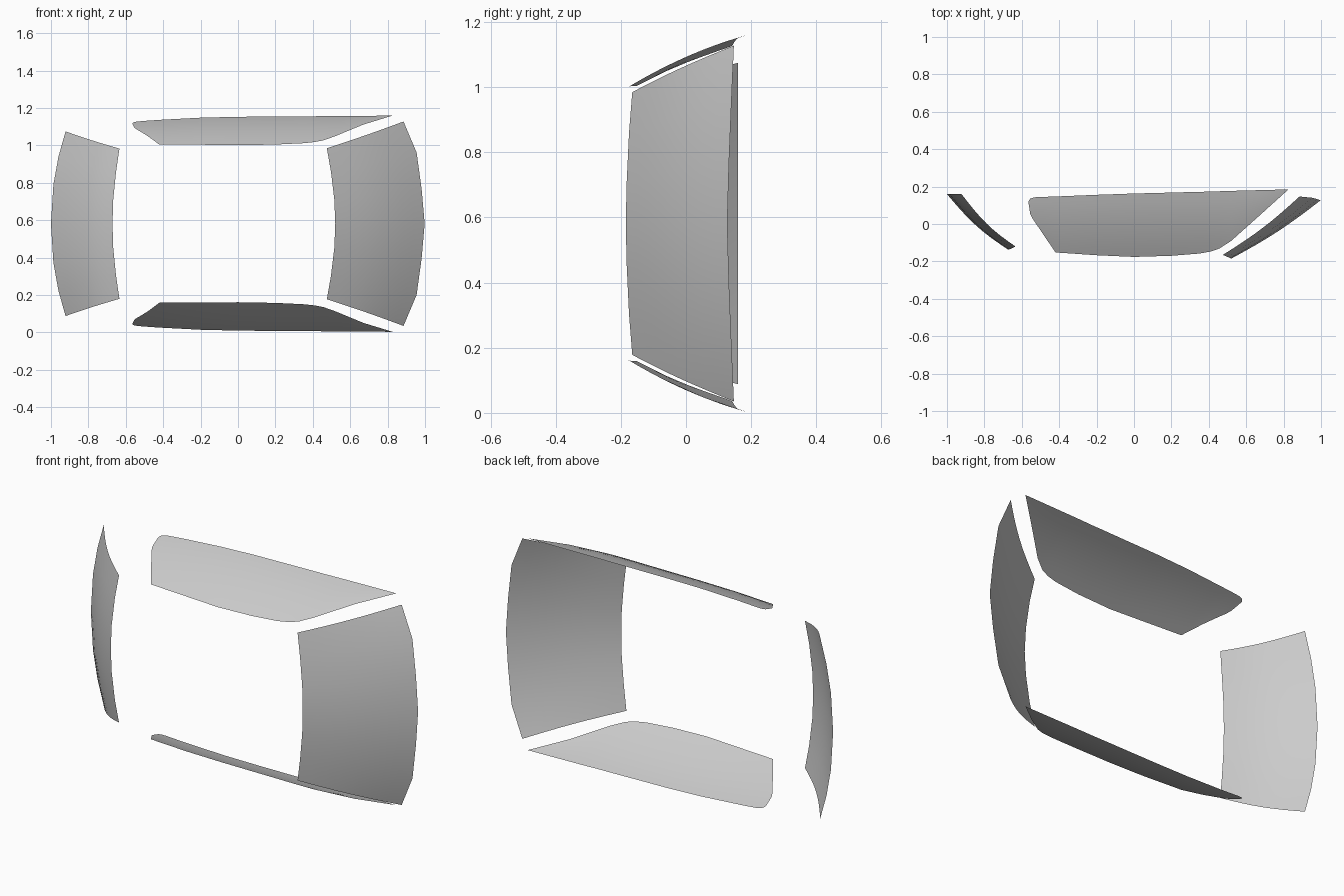
import bpy, bmesh, math
from mathutils import Vector

cube = bpy.data.objects.get("Cube")
if cube:
    bpy.data.objects.remove(cube)

MID = 0.5815   # height of the mirror plane
ROWS = 8

glass = bpy.data.materials.new("grey_glass")
glass.use_nodes = True
glass.diffuse_color = (0.6, 0.6, 0.6, 1)
glass.node_tree.nodes["Principled BSDF"].inputs["Base Color"].default_value = (0.6, 0.6, 0.6, 1)


def mirrored(p):
    return Vector((p[0], p[1], 2 * MID - p[2]))


def loft(name, edge_a, edge_b, place):
    """Sheet of quads between two edges; place(a, b, t) gives each point."""
    bm = bmesh.new()
    grid = [[bm.verts.new(place(Vector(a), Vector(b), i / ROWS)) for i in range(ROWS + 1)]
            for a, b in zip(edge_a, edge_b)]
    for r, s in zip(grid, grid[1:]):
        for i in range(ROWS):
            bm.faces.new((r[i], r[i + 1], s[i + 1], s[i]))
    bmesh.ops.remove_doubles(bm, verts=bm.verts, dist=0.0005)
    bm.normal_update()
    # Turn the sheet outward
    centre = Vector((0, 0.3, MID))
    if sum((f.calc_center_median() - centre).dot(f.normal) * f.calc_area() for f in bm.faces) < 0:
        bmesh.ops.reverse_faces(bm, faces=bm.faces)
    mesh = bpy.data.meshes.new(name)
    bm.to_mesh(mesh)
    bm.free()
    mesh.materials.append(glass)
    for p in mesh.polygons:
        p.use_smooth = True
    obj = bpy.data.objects.new(name, mesh)
    bpy.context.collection.objects.link(obj)
    return obj


def end_window(name, inner, outer, bulge):
    """Curved end pane from the upper half of its two edges."""
    full = [half + [mirrored(p) for p in reversed(half[:-1])] for half in (inner, outer)]
    bulge = Vector(bulge)
    loft(name, *full, lambda a, b, t: a.lerp(b, t) + bulge * math.sin(math.pi * t))


# Large end pane
end_window("windscreen",
           [(0.475, -0.165, 0.985), (0.497, -0.175, 0.86), (0.515, -0.182, 0.71), (0.52, -0.185, MID)],
           [(0.885, 0.147, 1.128), (0.955, 0.14, 0.962), (0.982, 0.132, 0.765), (0.998, 0.127, MID)],
           (0.008, -0.012, 0))

# Small end pane
end_window("rear_window",
           [(-0.634, -0.12, 0.983), (-0.652, -0.13, 0.86), (-0.667, -0.136, 0.71), (-0.671, -0.138, MID)],
           [(-0.922, 0.16, 1.075), (-0.96, 0.16, 0.94), (-0.987, 0.16, 0.79), (-1.0, 0.16, MID)],
           (-0.008, -0.02, 0))

# Side panes: (x, near y, far y) stations bent over a shallow curve
STATIONS = [(-0.564, 0.112, 0.122), (-0.555, 0.055, 0.135), (-0.543, 0.03, 0.14),
            (-0.527, 0.006, 0.143), (-0.48, -0.063, 0.145), (-0.42, -0.152, 0.147),
            (-0.2, -0.167, 0.156), (0, -0.176, 0.163), (0.2, -0.17, 0.168),
            (0.35, -0.158, 0.172), (0.41, -0.147, 0.173), (0.457, -0.131, 0.175),
            (0.52, -0.09, 0.177), (0.67, 0.044, 0.181), (0.826, 0.185, 0.185)]


def side_height(x, y):
    return 1.093 + 0.442 * y - 0.45 * y * y - 0.065 * min(x, 0) ** 2


def side_point(a, b, t):
    p = a.lerp(b, t)
    p.z = side_height(p.x, p.y)
    return p


near = [(x, y, 0) for x, y, _ in STATIONS]
far = [(x, y, 0) for x, _, y in STATIONS]
loft("upper_side_window", near, far, side_point)
loft("lower_side_window", near, far, lambda a, b, t: mirrored(side_point(a, b, t)))
